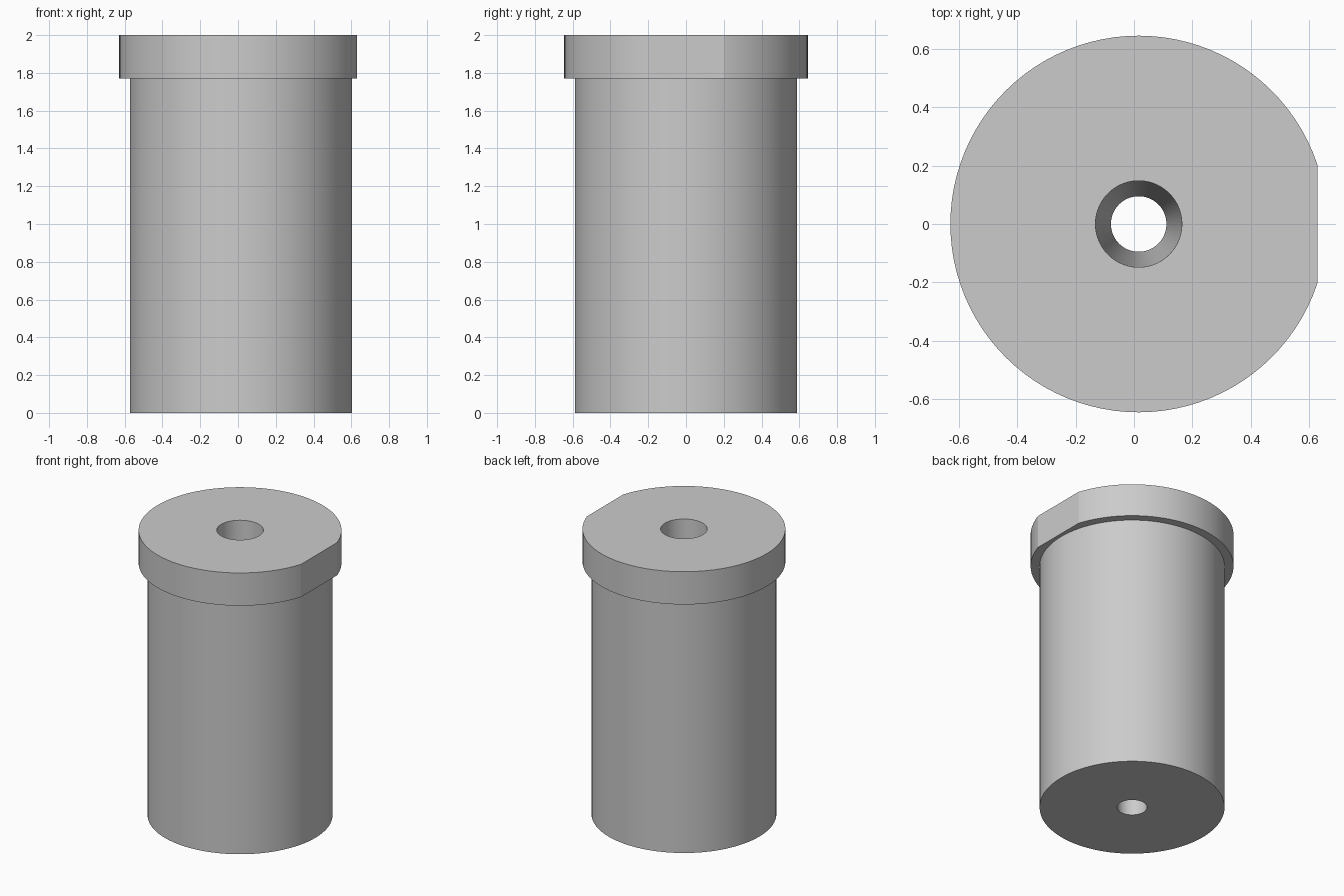
import bpy, bmesh, math
from mathutils import Vector

cube = bpy.data.objects.get("Cube")
if cube:
    bpy.data.objects.remove(cube, do_unlink=True)

SEGMENTS = 96
AXIS_X = 0.016      # turning axis, offset because of the head's flat
FLAT_X = 0.629

# Plain grey material
grey = bpy.data.materials.new("plain grey")
grey.use_nodes = True
colour = (0.6, 0.6, 0.6, 1)
grey.diffuse_color = colour
grey.node_tree.nodes["Principled BSDF"].inputs["Base Color"].default_value = colour

# Closed half-section: tapered bore, shaft, shoulder, head
profile = [(0.095, 0), (0.588, 0), (0.588, 1.77),
           (0.645, 1.77), (0.645, 2), (0.148, 2)]

bm = bmesh.new()
rings = []
for i in range(SEGMENTS):
    a = 2 * math.pi * i / SEGMENTS
    rings.append([bm.verts.new((AXIS_X + r * math.cos(a), r * math.sin(a), z))
                  for r, z in profile])
count = len(profile)
for i in range(SEGMENTS):
    here, after = rings[i], rings[(i + 1) % SEGMENTS]
    for j in range(count):
        k = (j + 1) % count
        bm.faces.new((here[j], after[j], after[k], here[k]))

# Flat cut on one side of the head
cut = bmesh.ops.bisect_plane(bm, geom=bm.verts[:] + bm.edges[:] + bm.faces[:],
                             plane_co=Vector((FLAT_X, 0, 0)),
                             plane_no=Vector((1, 0, 0)), clear_outer=True)
rim = [e for e in cut["geom_cut"] if isinstance(e, bmesh.types.BMEdge)]
bmesh.ops.holes_fill(bm, edges=rim, sides=0)
bmesh.ops.recalc_face_normals(bm, faces=bm.faces[:])

mesh = bpy.data.meshes.new("flanged_bushing")
bm.to_mesh(mesh)
bm.free()
mesh.materials.append(grey)
bushing = bpy.data.objects.new("flanged_bushing", mesh)
bpy.context.collection.objects.link(bushing)

# Smooth round walls, crisp rims and flat
bpy.ops.object.select_all(action="DESELECT")
bushing.select_set(True)
bpy.context.view_layer.objects.active = bushing
bpy.ops.object.shade_smooth_by_angle(angle=math.radians(12))
